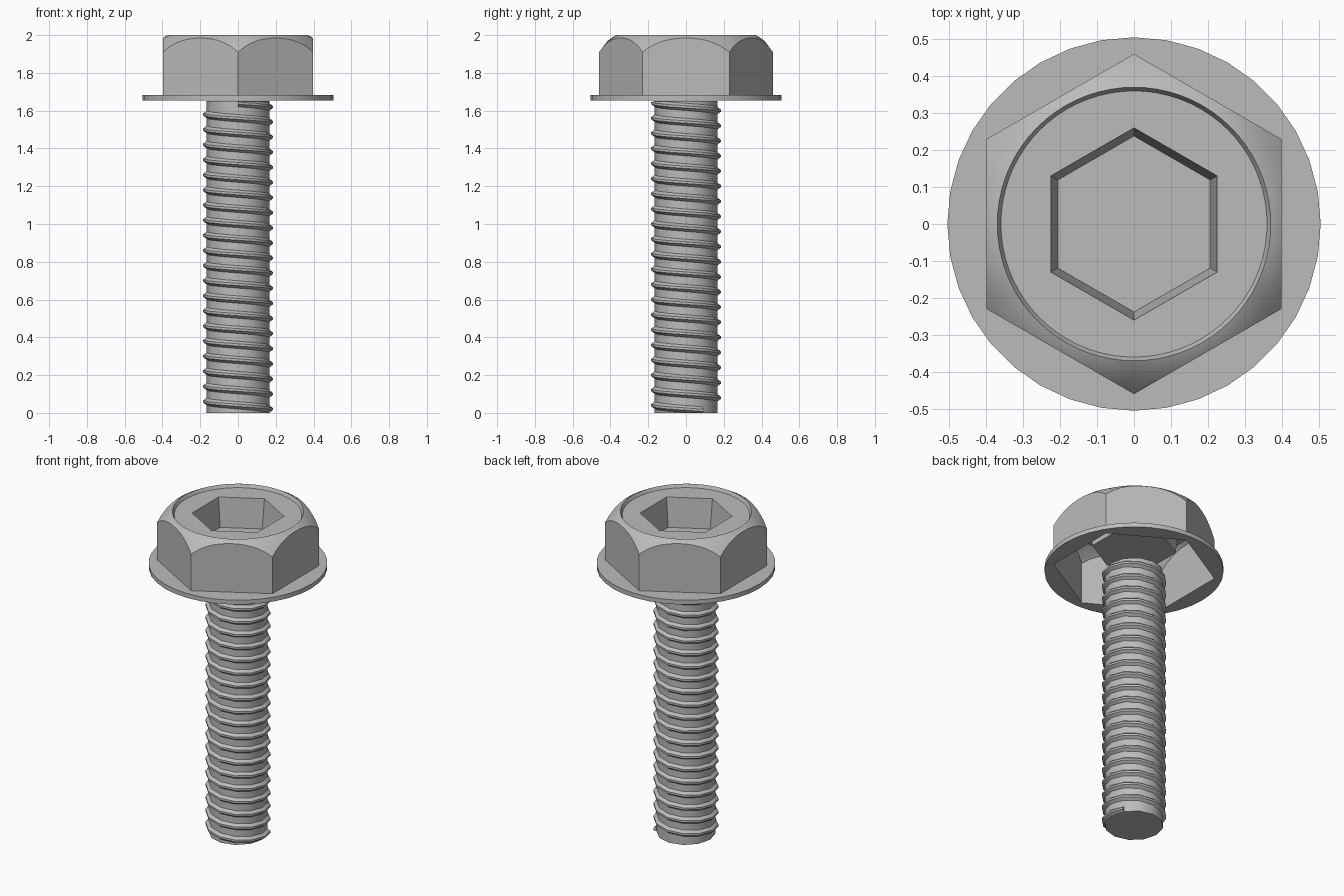
import bpy, bmesh, math

if "Cube" in bpy.data.objects:
    bpy.data.objects.remove(bpy.data.objects["Cube"])

steel = bpy.data.materials.new("steel grey")
steel.diffuse_color = (0.5, 0.5, 0.5, 1)
steel.use_nodes = True
steel.node_tree.nodes["Principled BSDF"].inputs["Base Color"].default_value = steel.diffuse_color


def hex_radius(a, corner):
    """Distance from centre to a hexagon with corners on +y and -y."""
    off = (a + math.pi / 6) % (math.pi / 3) - math.pi / 6
    return corner * math.cos(math.pi / 6) / math.cos(off)


def circle(r, z):
    return lambda a: (r, z)


def hexagon(corner, z):
    return lambda a: (hex_radius(a, corner), z)


def loft(name, rings, n, cap_first=False, cap_last=False, closed=False, smooth=35):
    """Skin a stack of rings, each a function angle -> (radius, z)."""
    bm = bmesh.new()
    loops = []
    for ring in rings:
        loop = []
        for i in range(n):
            a = 2 * math.pi * i / n
            r, z = ring(a)
            loop.append(bm.verts.new((r * math.cos(a), r * math.sin(a), z)))
        loops.append(loop)
    pairs = list(zip(loops, loops[1:]))
    if closed:
        pairs.append((loops[-1], loops[0]))
    for lo, hi in pairs:
        for i in range(n):
            j = (i + 1) % n
            bm.faces.new((lo[i], lo[j], hi[j], hi[i]))
    if cap_first:
        bm.faces.new(loops[0][::-1])
    if cap_last:
        bm.faces.new(loops[-1])
    return finish(name, bm, smooth)


def finish(name, bm, smooth):
    mesh = bpy.data.meshes.new(name)
    bm.to_mesh(mesh)
    bm.free()
    mesh.materials.append(steel)
    obj = bpy.data.objects.new(name, mesh)
    bpy.context.collection.objects.link(obj)
    bpy.ops.object.select_all(action='DESELECT')
    obj.select_set(True)
    bpy.context.view_layer.objects.active = obj
    bpy.ops.object.shade_smooth_by_angle(angle=math.radians(smooth))
    return obj


# Hex head: open-bottomed shell with rounded-off corners and a hex socket
CORNER, RIM, TOP = 0.46, 0.37, 2.0


def chamfer(f):
    """Ring on the rounded shoulder, f = 0 at the hex wall and 1 at the rim."""
    def ring(a):
        r = hex_radius(a, CORNER) * (1 - f) + RIM * f
        t = (r - RIM) / (CORNER - RIM)
        return r, TOP - 0.09 * (0.35 * t + 0.65 * t * t)
    return ring


loft("hex_head", [
    hexagon(CORNER, 1.68),
    chamfer(0), chamfer(0.5), chamfer(1),
    circle(0.36, 1.98),
    hexagon(0.26, 1.98),
    hexagon(0.238, 1.80),
], 72, cap_last=True)

# Flange: thin round washer with a hexagonal opening
loft("flange", [
    hexagon(CORNER, 1.655), circle(0.505, 1.655),
    circle(0.505, 1.682), hexagon(CORNER, 1.682),
], 36, closed=True)

# Shank core
SIDES, CORE, CREST, END = 12, 0.166, 0.184, 1.65
loft("shank", [circle(CORE, 0), circle(CORE, END)], SIDES,
     cap_first=True, cap_last=True, smooth=40)

# Thread: ridge winding down the shank
PITCH = 0.08
bm = bmesh.new()
profile = [(CORE - 0.002, -0.021), (CREST, -0.006), (CREST, 0.006), (CORE - 0.002, 0.021)]
previous = None
for i in range(-3, int(20.1 * SIDES) + 1):
    a = 2 * math.pi * i / SIDES
    z = 1.62 - PITCH * i / SIDES
    row = [bm.verts.new((r * math.cos(a), r * math.sin(a), min(max(z + dz, 0), END)))
           for r, dz in profile]
    if previous:
        for k in range(3):
            bm.faces.new((previous[k], row[k], row[k + 1], previous[k + 1]))
    else:
        bm.faces.new(row)
    previous = row
bm.faces.new(previous[::-1])
finish("thread", bm, 40)
